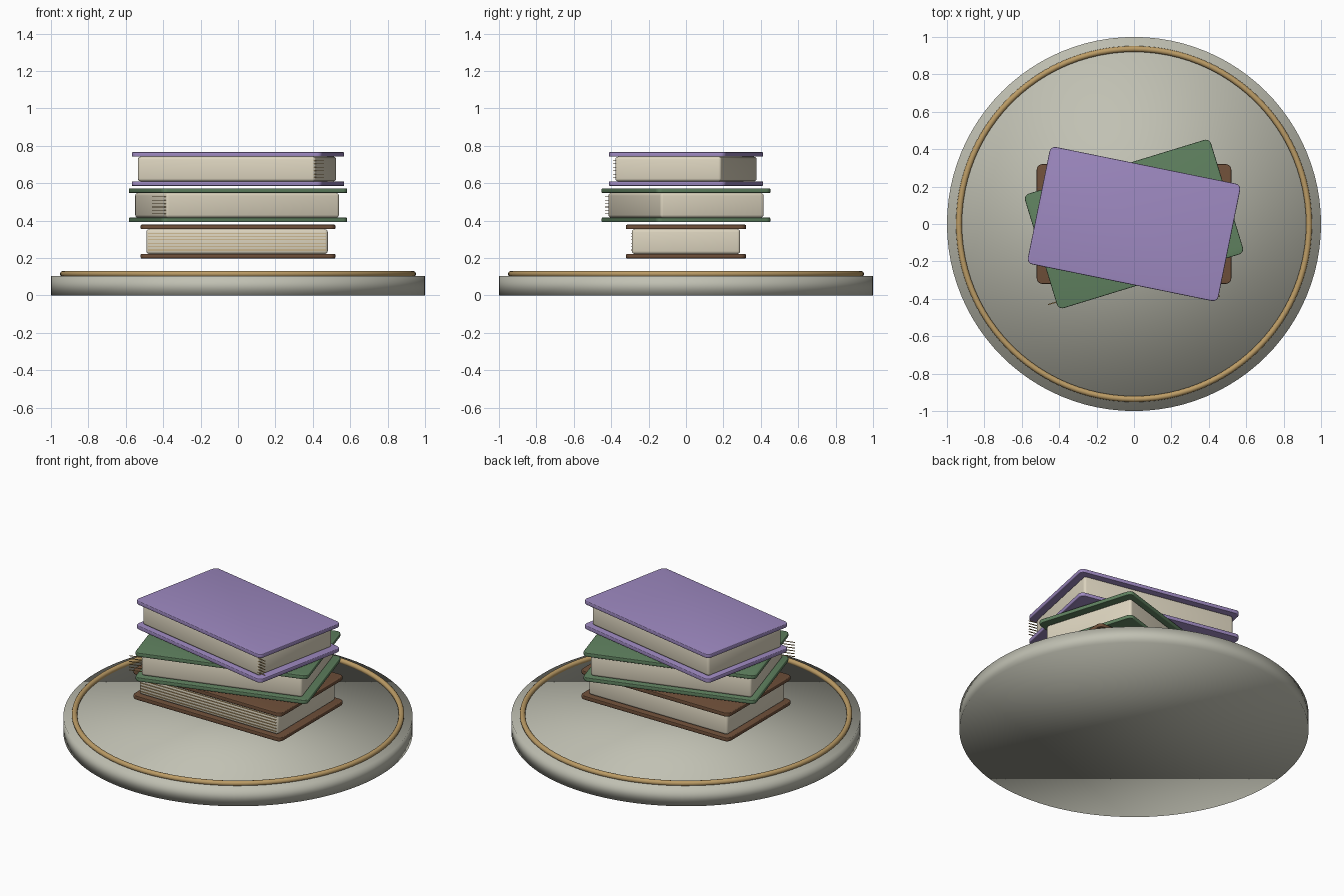
import bpy, bmesh
from math import radians
from mathutils import Matrix

old = bpy.data.objects.get("Cube")
if old:
    bpy.data.objects.remove(old, do_unlink=True)


def material(name, rgb):
    mat = bpy.data.materials.new(name)
    mat.use_nodes = True
    color = (*rgb, 1)
    mat.diffuse_color = color
    bsdf = mat.node_tree.nodes["Principled BSDF"]
    bsdf.inputs["Base Color"].default_value = color
    bsdf.inputs["Roughness"].default_value = 0.7
    return mat


stone = material("grey stone", (0.53, 0.53, 0.45))
gold = material("old gold", (0.50, 0.33, 0.13))
paper = material("cream paper", (0.72, 0.66, 0.52))
brown = material("brown cloth", (0.16, 0.08, 0.042))
green = material("green cloth", (0.115, 0.22, 0.115))
purple = material("purple cloth", (0.34, 0.25, 0.53))


def finish(name, mat):
    obj = bpy.context.object
    obj.name = obj.data.name = name
    obj.data.materials.append(mat)
    return obj


def block(name, size, loc, angle, mat, corner=0, edge=0):
    """Box with rounded upright corners and softened edges."""
    bpy.ops.mesh.primitive_cube_add(size=1, location=loc, rotation=(0, 0, angle))
    obj = finish(name, mat)
    bm = bmesh.new()
    bm.from_mesh(obj.data)
    bm.transform(Matrix.Diagonal((*size, 1)))
    if corner:
        upright = [e for e in bm.edges
                   if abs(e.verts[0].co.z - e.verts[1].co.z) > size[2] / 2]
        bmesh.ops.bevel(bm, geom=upright, offset=corner, segments=5,
                        profile=0.5, affect='EDGES')
    if edge:
        sharp = [e for e in bm.edges if e.calc_face_angle() > 1]
        bmesh.ops.bevel(bm, geom=sharp, offset=edge, segments=3,
                        profile=0.5, affect='EDGES')
    bm.to_mesh(obj.data)
    bm.free()
    return obj


# Round base, softly shaded all over
BASE_TOP = 0.105
bpy.ops.mesh.primitive_cylinder_add(vertices=96, radius=1, depth=BASE_TOP,
                                    location=(0, 0, BASE_TOP / 2))
finish("round_base", stone)
bpy.ops.object.shade_smooth()

# Trim ring on the base
bpy.ops.mesh.primitive_torus_add(major_radius=0.936, minor_radius=0.016,
                                 major_segments=96, minor_segments=12,
                                 location=(0, 0, 0.115))
finish("trim_ring", gold)
bpy.ops.object.shade_smooth()

# Three floating books, each with two covers, a page block and page lines
COVER, PAGES, STEP = 0.024, 0.132, 0.194
books = [("lower", brown, 0), ("middle", green, 17), ("upper", purple, -11.5)]
for i, (name, cloth, degrees) in enumerate(books):
    angle = radians(degrees)
    bottom = 0.198 + i * STEP
    middle = bottom + COVER + PAGES / 2
    for side, sign in (("bottom", -1), ("top", 1)):
        z = middle + sign * (PAGES + COVER) / 2
        block(f"{name}_book_{side}_cover", (1.04, 0.64, COVER), (0, 0, z),
              angle, cloth, corner=0.03, edge=0.004)
        bpy.ops.object.shade_smooth_by_angle(angle=radians(35))
    block(f"{name}_book_pages", (0.97, 0.58, PAGES), (-0.005, 0, middle),
          angle, paper, edge=0.015)
    bpy.ops.object.shade_smooth()
    for n in range(6):
        z = middle + (n - 2.5) * 0.018
        block(f"{name}_book_page_line_{n + 1}", (0.95, 0.006, 0.003),
              (-0.005, -0.292, z), angle, gold)
